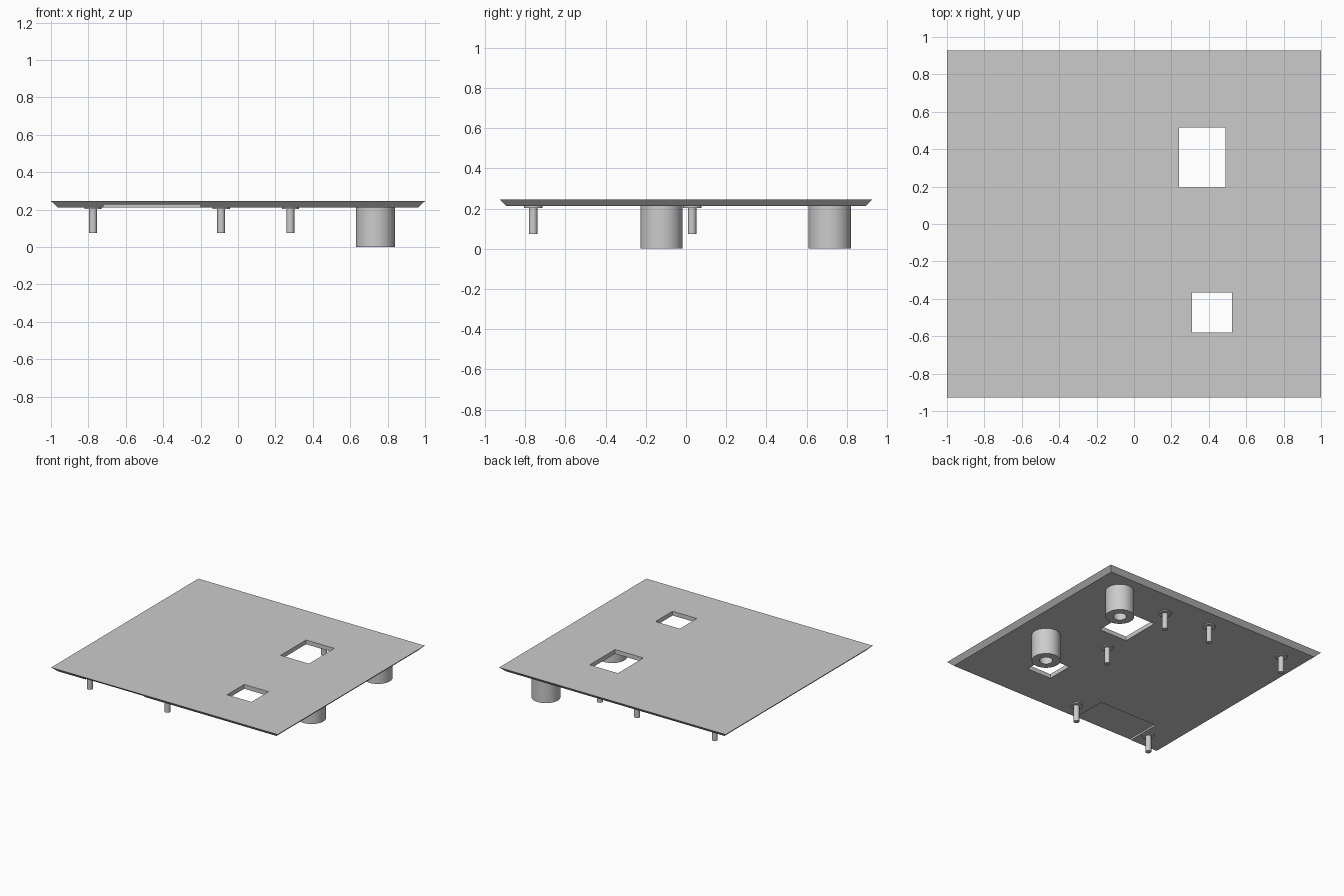
import bpy, bmesh, math
from mathutils import Matrix, Vector

cube = bpy.data.objects.get("Cube")
if cube:
    bpy.data.objects.remove(cube, do_unlink=True)

TOP, UNDER = 0.246, 0.212

grey = bpy.data.materials.new("plain grey")
grey.use_nodes = True
grey.diffuse_color = (0.6, 0.6, 0.6, 1)
grey.node_tree.nodes["Principled BSDF"].inputs["Base Color"].default_value = (0.6, 0.6, 0.6, 1)


def finish(name, bm):
    bmesh.ops.recalc_face_normals(bm, faces=bm.faces[:])
    mesh = bpy.data.meshes.new(name)
    bm.to_mesh(mesh)
    bm.free()
    mesh.materials.append(grey)
    obj = bpy.data.objects.new(name, mesh)
    bpy.context.collection.objects.link(obj)
    return obj


def select(obj):
    bpy.ops.object.select_all(action='DESELECT')
    obj.select_set(True)
    bpy.context.view_layer.objects.active = obj


def box(name, x0, x1, y0, y1, z0, z1):
    bm = bmesh.new()
    bmesh.ops.create_cube(bm, size=1)
    size = Matrix.Diagonal((x1 - x0, y1 - y0, z1 - z0, 1))
    centre = Matrix.Translation(((x0 + x1) / 2, (y0 + y1) / 2, (z0 + z1) / 2))
    bm.transform(centre @ size)
    return finish(name, bm)


def lathe(name, profile, x, y, closed=False, steps=40):
    bm = bmesh.new()
    verts = [bm.verts.new((r, 0, z)) for r, z in profile]
    edges = [bm.edges.new(pair) for pair in zip(verts, verts[1:])]
    if closed:
        edges.append(bm.edges.new((verts[-1], verts[0])))
    bmesh.ops.spin(bm, geom=verts + edges, cent=(0, 0, 0), axis=(0, 0, 1),
                   angle=math.tau, steps=steps)
    bmesh.ops.remove_doubles(bm, verts=bm.verts[:], dist=0.0001)
    obj = finish(name, bm)
    obj.location = (x, y, 0)
    select(obj)
    bpy.ops.object.shade_smooth_by_angle(angle=math.radians(35))
    return obj


# Cover plate, with sides sloping inwards to the underside
plate = box("cover_plate", -1, 1, -0.928, 0.928, UNDER, TOP)
for v in plate.data.vertices:
    if v.co.z < (UNDER + TOP) / 2:
        v.co.x -= math.copysign(0.035, v.co.x)
        v.co.y -= math.copysign(0.035, v.co.y)

# Two square openings and a shallow recess under the front edge
cutters = [
    box("large_opening_cutter", 0.24, 0.49, 0.195, 0.515, 0.1, 0.4),
    box("small_opening_cutter", 0.31, 0.525, -0.58, -0.365, 0.1, 0.4),
    box("front_recess_cutter", -0.72, -0.2, -1.1, -0.612, 0.1, 0.226),
]
for cutter in cutters:
    mod = plate.modifiers.new(cutter.name, 'BOOLEAN')
    mod.operation = 'DIFFERENCE'
    mod.solver = 'EXACT'
    mod.object = cutter
    select(plate)
    bpy.ops.object.modifier_apply(modifier=mod.name)
    bpy.data.objects.remove(cutter, do_unlink=True)

# Hollow feet
for side, y in (("front", -0.122), ("back", 0.715)):
    lathe(side + "_foot", [(0.105, 0), (0.105, UNDER), (0.048, UNDER), (0.048, 0)],
          0.735, y, closed=True, steps=48)

# Pegs with a thin collar against the plate
peg = [(0, 0.074), (0.021, 0.074), (0.021, 0.203), (0.046, 0.203), (0.046, UNDER), (0, UNDER)]
spots = [(0.28, 0.03), (0.28, 0.685), (-0.09, 0.745),
         (-0.775, 0.745), (-0.09, -0.76), (-0.775, -0.76)]
for i, (x, y) in enumerate(spots):
    lathe(f"peg_{i + 1}", peg, x, y, steps=32)
